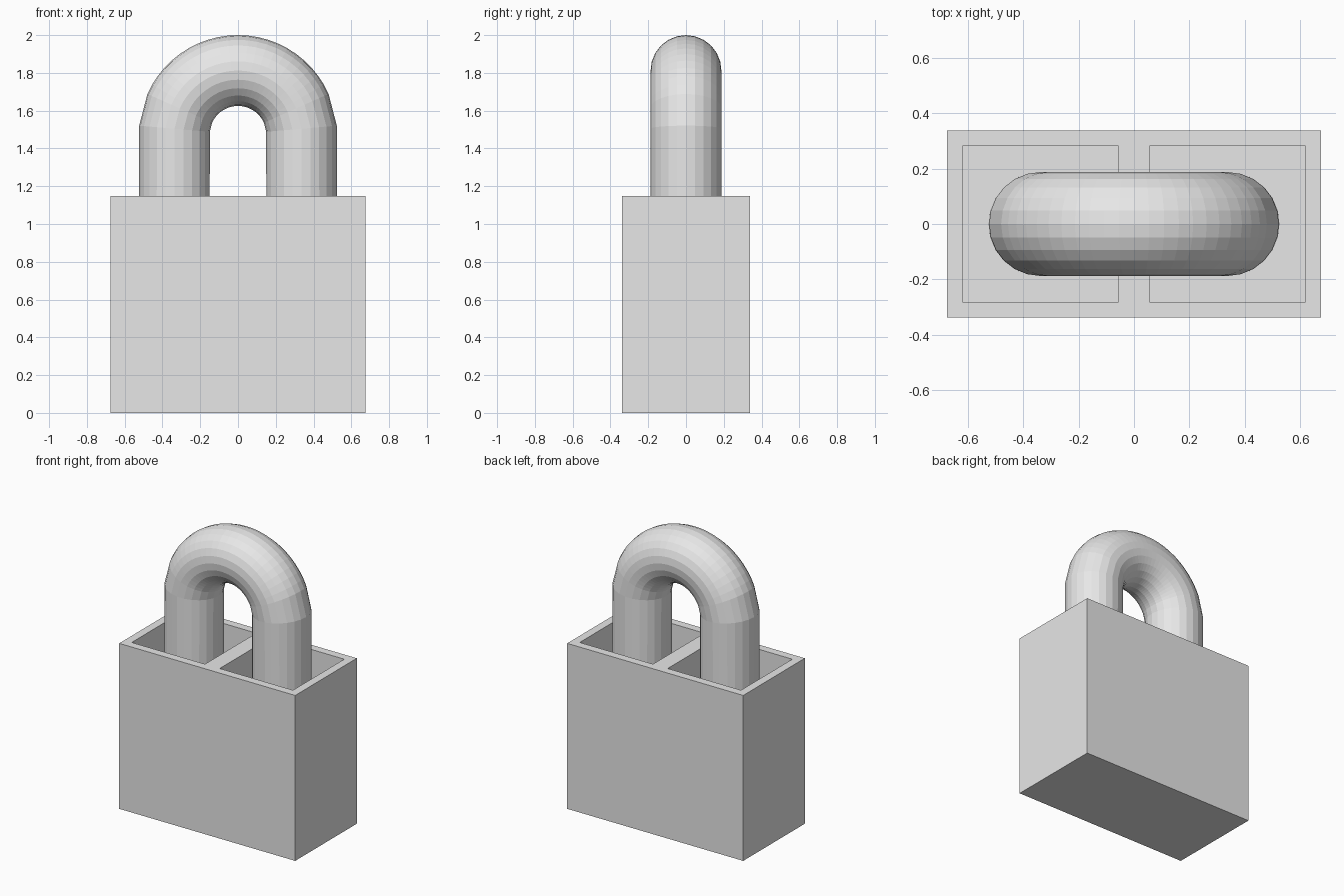
import bpy, bmesh, math
from mathutils import Vector

if "Cube" in bpy.data.objects:
    bpy.data.objects.remove(bpy.data.objects["Cube"])

W, D, H = 1.35, 0.675, 1.147      # lock body size
WALL, FLOOR = 0.08, 0.5           # rim thickness, height of pocket floors
LEG_X, TUBE_R, ARCH_Z = 0.3375, 0.1875, 1.475
SIDES = 24

grey = bpy.data.materials.new("light_grey")
grey.diffuse_color = (0.8, 0.8, 0.8, 1)
grey.use_nodes = True
grey.node_tree.nodes["Principled BSDF"].inputs["Base Color"].default_value = grey.diffuse_color


def finish(bm, name):
    bmesh.ops.recalc_face_normals(bm, faces=bm.faces)
    mesh = bpy.data.meshes.new(name)
    bm.to_mesh(mesh)
    bm.free()
    mesh.materials.append(grey)
    obj = bpy.data.objects.new(name, mesh)
    bpy.context.collection.objects.link(obj)
    return obj


# Lock body: box split in half, each top half inset and sunk into a pocket
bm = bmesh.new()
bmesh.ops.create_cube(bm, size=1)
for v in bm.verts:
    v.co = Vector((v.co.x * W, v.co.y * D, (v.co.z + 0.5) * H))
bmesh.ops.bisect_plane(bm, geom=bm.verts[:] + bm.edges[:] + bm.faces[:],
                       plane_co=(0, 0, 0), plane_no=(1, 0, 0))
bm.normal_update()
top = [f for f in bm.faces if f.normal.z > 0.9]
bmesh.ops.inset_individual(bm, faces=top, thickness=WALL)
pockets = bmesh.ops.extrude_discrete_faces(bm, faces=top)["faces"]
for f in pockets:
    for v in f.verts:
        v.co.z = FLOOR
finish(bm, "lock_body")

# Shackle: round tube swept up one leg, over the arch and down the other
angles = [5] + [24 + 6 * i for i in range(23)] + [175]
path = [(Vector((LEG_X, 0, FLOOR)), 0)]
for a in angles:
    t = math.radians(a)
    path.append((Vector((LEG_X * math.cos(t), 0, ARCH_Z + LEG_X * math.sin(t))), t))
path.append((Vector((-LEG_X, 0, FLOOR)), math.pi))

bm = bmesh.new()
rings = []
for centre, t in path:
    out = Vector((math.cos(t), 0, math.sin(t)))
    ring = []
    for i in range(SIDES):
        s = 2 * math.pi * i / SIDES
        ring.append(bm.verts.new(centre + TUBE_R * (out * math.cos(s) + Vector((0, math.sin(s), 0)))))
    rings.append(ring)
for r0, r1 in zip(rings, rings[1:]):
    for i in range(SIDES):
        j = (i + 1) % SIDES
        bm.faces.new((r0[i], r0[j], r1[j], r1[i]))
bm.faces.new(rings[0])
bm.faces.new(rings[-1])
finish(bm, "shackle")
